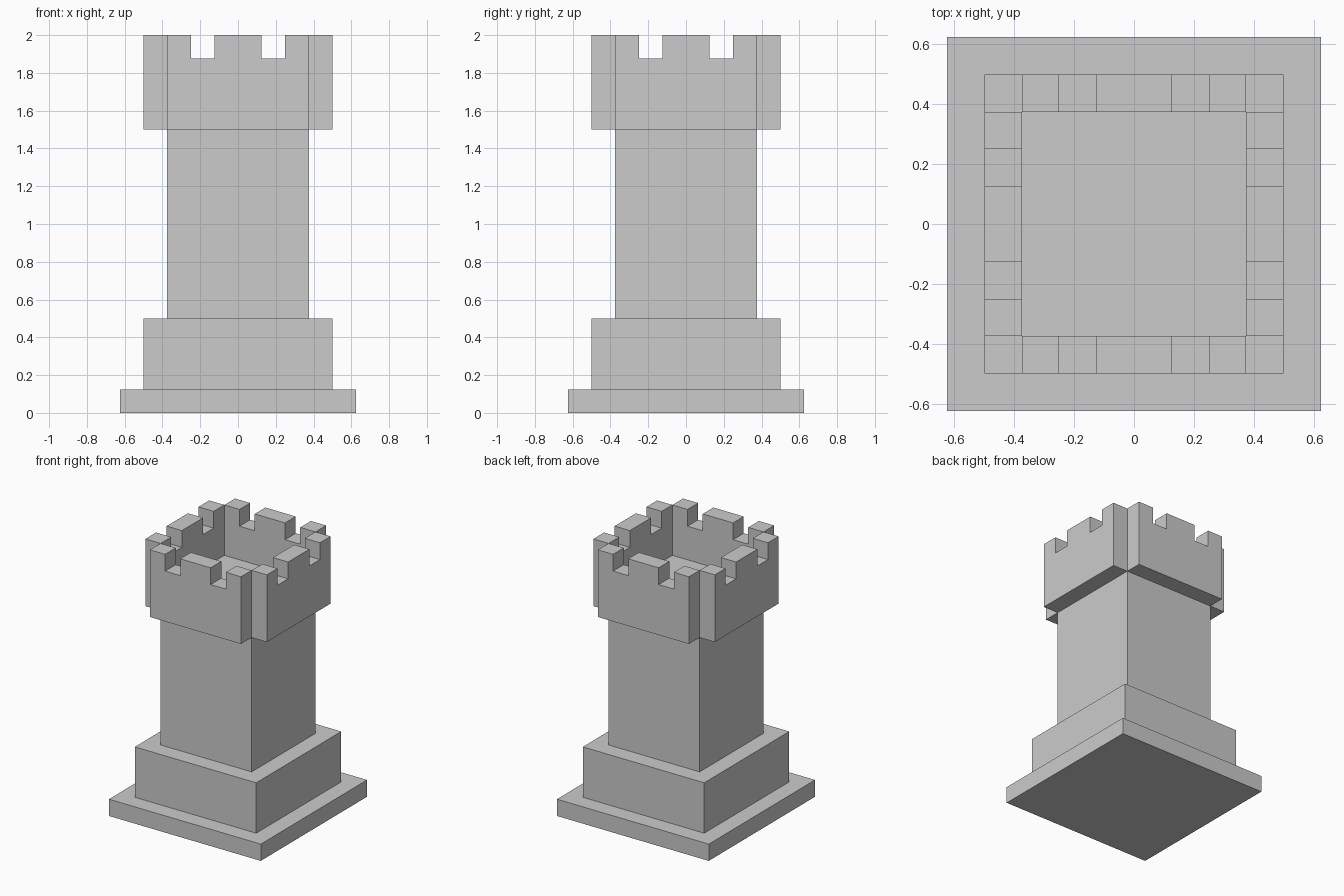
import bpy
import math
from mathutils import Matrix

if "Cube" in bpy.data.objects:
    bpy.data.objects.remove(bpy.data.objects["Cube"])


def make_object(name, verts, faces):
    mesh = bpy.data.meshes.new(name)
    mesh.from_pydata(verts, [], faces)
    obj = bpy.data.objects.new(name, mesh)
    bpy.context.collection.objects.link(obj)
    return obj


def extrude_profile(name, profile, offset, matrix=Matrix()):
    """Prism from a counter-clockwise profile seen against the offset direction."""
    n = len(profile)
    verts = [tuple(p) for p in profile]
    verts += [tuple(a + b for a, b in zip(p, offset)) for p in profile]
    faces = [tuple(reversed(range(n))), tuple(range(n, 2 * n))]
    faces += [(i, (i + 1) % n, n + (i + 1) % n, n + i) for i in range(n)]
    obj = make_object(name, verts, faces)
    obj.data.transform(matrix)
    return obj


def square_block(name, half, z0, z1):
    corners = [(-half, -half, z0), (half, -half, z0), (half, half, z0), (-half, half, z0)]
    return extrude_profile(name, corners, (0, 0, z1 - z0))


# Stepped base and shaft; the shaft top is the floor inside the battlements
square_block("base_slab", 0.625, 0, 0.125)
square_block("plinth", 0.5, 0.125, 0.5)
square_block("shaft", 0.375, 0.5, 1.625)

# Notched wall outline, top edge listed right to left
right_half = [(0.375, 2), (0.25, 2), (0.25, 1.875), (0.125, 1.875), (0.125, 2)]
left_half = [(-x, z) for x, z in reversed(right_half)]
outline = [(-0.375, 1.5), (0.375, 1.5)] + right_half + left_half
wall_profile = [(x, -0.375, z) for x, z in outline]

# Four battlement walls, leaving the corners open
for i, side in enumerate(("front", "right", "back", "left")):
    turn = Matrix.Rotation(i * math.pi / 2, 4, 'Z')
    extrude_profile(side + "_battlement", wall_profile, (0, -0.125, 0), turn)
